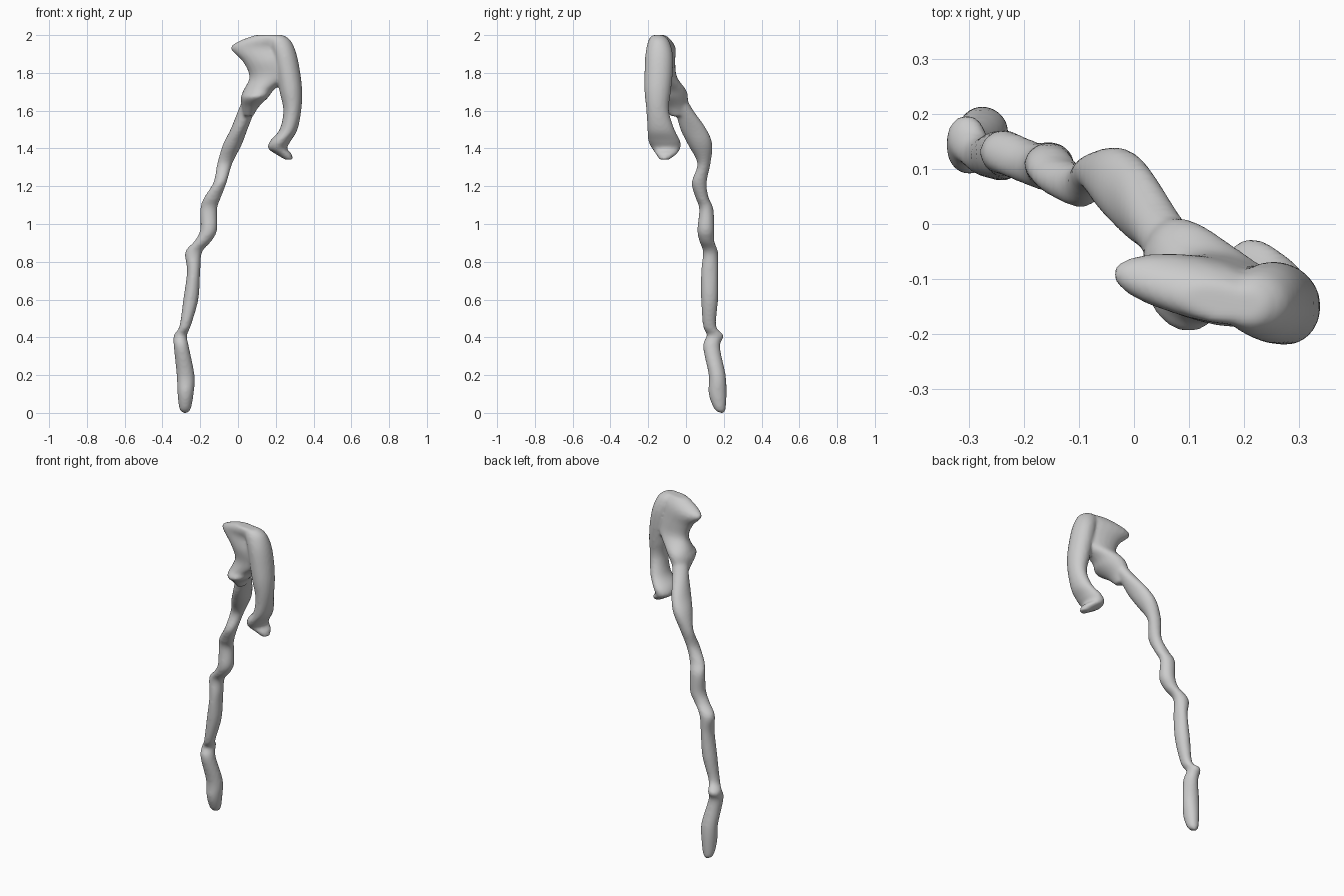
import bpy
import bmesh
from math import cos, sin, pi

cube = bpy.data.objects.get("Cube")
if cube:
    bpy.data.objects.remove(cube, do_unlink=True)

SIDES = 20
STEPS = 5

# Cross-sections, bottom to top: height, left x, right x, front y, back y
shaft = [
    (0, -.29, -.27, .18, .20),
    (.02, -.31, -.25, .15, .21),
    (.1, -.32, -.235, .12, .215),
    (.2, -.325, -.23, .12, .21),
    (.35, -.34, -.26, .09, .18),
    (.41, -.34, -.27, .11, .20),
    (.46, -.31, -.25, .09, .16),
    (.6, -.29, -.21, .08, .17),
    (.75, -.27, -.2, .08, .17),
    (.85, -.28, -.19, .09, .17),
    (.91, -.23, -.14, .07, .15),
    (.97, -.2, -.11, .06, .15),
    (1.08, -.2, -.11, .07, .145),
    (1.14, -.18, -.09, .05, .12),
    (1.22, -.13, -.06, .03, .11),
    (1.32, -.11, -.03, .06, .13),
    (1.42, -.08, .02, .01, .14),
    (1.5, -.04, .05, -.03, .11),
    (1.6, 0, .09, -.06, .04),
    (1.67, .03, .12, -.11, 0),
]
crown = [
    (1.57, .03, .08, -.08, -.01),
    (1.62, .02, .11, -.13, .01),
    (1.67, .015, .16, -.195, .01),
    (1.71, .03, .19, -.18, 0),
    (1.78, .06, .27, -.18, -.05),
    (1.86, .025, .28, -.185, -.06),
    (1.93, -.04, .27, -.17, -.06),
    (1.97, .01, .27, -.18, -.08),
    (2, .09, .23, -.18, -.11),
]
hook = [
    (1.34, .25, .29, -.14, -.09),
    (1.37, .2, .285, -.16, -.05),
    (1.4, .16, .26, -.18, -.03),
    (1.44, .17, .28, -.2, -.03),
    (1.5, .22, .315, -.205, -.06),
    (1.6, .24, .335, -.21, -.09),
    (1.7, .22, .34, -.22, -.08),
    (1.8, .2, .33, -.22, -.07),
    (1.9, .18, .31, -.215, -.07),
    (1.97, .16, .28, -.2, -.09),
    (2, .17, .24, -.18, -.12),
]


def spline(before, start, end, after, t):
    """Smooth curve between two neighbouring sections."""
    a = (end - before) / 2
    b = (after - start) / 2
    d = start - end
    return start + t * (a + t * (-3 * d - 2 * a - b + t * (2 * d + a + b)))


def refine(sections):
    """Insert smooth in-between sections along a limb."""
    last = len(sections) - 1
    result = []
    for i in range(last):
        group = (sections[max(i - 1, 0)], sections[i],
                 sections[i + 1], sections[min(i + 2, last)])
        for step in range(STEPS):
            result.append([spline(*values, step / STEPS) for values in zip(*group)])
    result.append(sections[last])
    return result


def add_limb(bm, sections, skew=0.0):
    """Loft rounded rings; skew carries the right side further forward."""
    rings = []
    for height, left, right, front, back in refine(sections):
        ring = []
        for i in range(SIDES):
            angle = 2 * pi * i / SIDES
            across, deep = cos(angle), sin(angle)
            x = (left + right) / 2 + across * (right - left) / 2
            y = (front + back) / 2 + deep * (back - front) / 2
            y -= skew * across * (right - left)
            ring.append(bm.verts.new((x, y, height)))
        rings.append(ring)
    for low, high in zip(rings, rings[1:]):
        for i in range(SIDES):
            j = (i + 1) % SIDES
            bm.faces.new((low[i], low[j], high[j], high[i]))
    bm.faces.new(rings[0][::-1])
    bm.faces.new(rings[-1])


# Grey weathered wood
wood = bpy.data.materials.new("grey_wood")
wood.use_nodes = True
grey = (.6, .6, .6, 1)
wood.diffuse_color = grey
wood.node_tree.nodes["Principled BSDF"].inputs["Base Color"].default_value = grey

# Shaft, crown and hook gathered in one body
mesh = bpy.data.meshes.new("gnarled_walking_stick")
bm = bmesh.new()
add_limb(bm, shaft)
add_limb(bm, crown, skew=.08)
add_limb(bm, hook)
bm.to_mesh(mesh)
bm.free()
mesh.materials.append(wood)
stick = bpy.data.objects.new("gnarled_walking_stick", mesh)
bpy.context.collection.objects.link(stick)

# Fuse the limbs into one grown piece
fuse = stick.modifiers.new("fuse", 'REMESH')
fuse.mode = 'VOXEL'
fuse.voxel_size = .008
fuse.use_smooth_shade = True
soften = stick.modifiers.new("soften", 'SMOOTH')
soften.factor = .5
soften.iterations = 8
